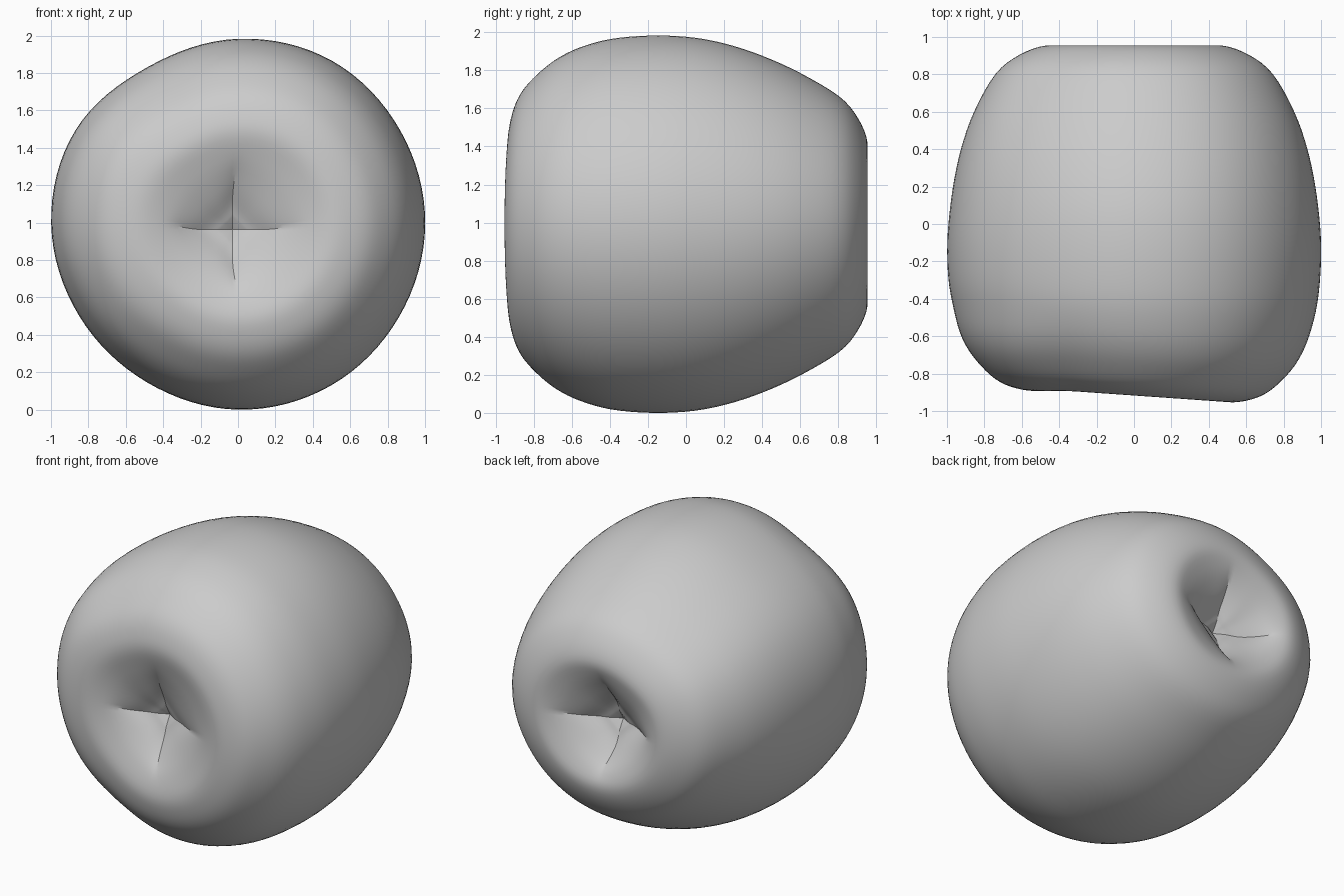
import bpy, bmesh, math
from mathutils import Vector

cube = bpy.data.objects.get("Cube")
if cube:
    bpy.data.objects.remove(cube, do_unlink=True)

# Half section from the front dimple to the back dimple: (radius, y)
PROFILE = [(0.06, -0.73), (0.13, -0.76), (0.24, -0.825), (0.36, -0.885), (0.49, -0.92),
           (0.6, -0.905), (0.7, -0.86), (0.79, -0.78), (0.87, -0.68), (0.93, -0.56),
           (0.975, -0.4), (0.993, -0.2), (0.987, 0), (0.957, 0.2), (0.903, 0.4),
           (0.822, 0.6), (0.705, 0.8), (0.585, 0.9), (0.45, 0.95), (0.34, 0.925),
           (0.23, 0.855), (0.13, 0.78), (0.06, 0.75)]
# Slightly irregular outline, one factor every 30 degrees
OUTLINE = [1.007, 1.008, 1.014, 0.997, 0.975, 1.01, 1.005, 0.987, 0.982, 0.998, 1.002, 1.0]
SEGMENTS = 96
STEPS = 4


def spline(a, b, c, d, t):
    return 0.5 * (2 * b + (c - a) * t + (2 * a - 5 * b + 4 * c - d) * t * t
                  + (3 * b - a - 3 * c + d) * t ** 3)


def smooth_profile():
    pts = [Vector(p) for p in PROFILE]
    pts = [2 * pts[0] - pts[1]] + pts + [2 * pts[-1] - pts[-2]]
    rings = [spline(*pts[i:i + 4], s / STEPS)
             for i in range(len(pts) - 3) for s in range(STEPS)]
    return rings + [pts[-2]]


def outline(angle):
    n = len(OUTLINE)
    u = angle / math.tau * n
    i = int(u)
    return spline(*(OUTLINE[(i + k) % n] for k in (-1, 0, 1, 2)), u - i)


def ramp(value, low, high):
    t = min(max((value - low) / (high - low), 0), 1)
    return t * t * (3 - 2 * t)


def place(r, y, angle):
    c, s = math.cos(angle), math.sin(angle)
    # Dimple: the round funnel turns into four facets, slightly off centre
    pit = 1 - ramp(r, 0.12, 0.42)
    diamond = 1.13 / (abs(c) + abs(s))
    radius = r * (outline(angle) + pit * (diamond - 1))
    # Body: flattened back end, leaning front and a fuller front right corner
    flat = 0.045 * ramp(y, 0, 0.9)
    x = radius * c * (1 + flat) - 0.03 * pit
    z = radius * s * (1 - flat) - 0.03 * pit
    corner = 0.04 * ramp(-y, 0.4, 0.8) * ramp(-x, 0.3, 0.7)
    y -= 0.07 * x * ramp(-y, 0.2, 0.8) + 0.5 * corner
    return Vector((x - corner, y, z))


# Body with a dimple at each end
bm = bmesh.new()
rings = [[bm.verts.new(place(r, y, math.tau * k / SEGMENTS)) for k in range(SEGMENTS)]
         for r, y in smooth_profile()]
for a, b in zip(rings, rings[1:]):
    for k in range(SEGMENTS):
        j = (k + 1) % SEGMENTS
        bm.faces.new((a[k], a[j], b[j], b[k]))

# Pit at the bottom of each dimple
for ring, depth in ((rings[0], -0.69), (rings[-1], 0.71)):
    tip = bm.verts.new((-0.03, depth, -0.03))
    for k in range(SEGMENTS):
        bm.faces.new((ring[k], ring[(k + 1) % SEGMENTS], tip))

# Rest on the ground and centre front to back
low = min(v.co.z for v in bm.verts)
ys = [v.co.y for v in bm.verts]
bmesh.ops.translate(bm, verts=bm.verts, vec=(0, -(min(ys) + max(ys)) / 2, -low))
bmesh.ops.recalc_face_normals(bm, faces=bm.faces)

mesh = bpy.data.meshes.new("fruit_body")
bm.to_mesh(mesh)
bm.free()
body = bpy.data.objects.new("fruit_body", mesh)
bpy.context.collection.objects.link(body)

colour = (0.6, 0.6, 0.6, 1)
grey = bpy.data.materials.new("light_grey")
grey.use_nodes = True
grey.diffuse_color = colour
grey.node_tree.nodes["Principled BSDF"].inputs["Base Color"].default_value = colour
mesh.materials.append(grey)

bpy.ops.object.select_all(action="DESELECT")
body.select_set(True)
bpy.context.view_layer.objects.active = body
bpy.ops.object.shade_smooth_by_angle(angle=math.radians(30))
